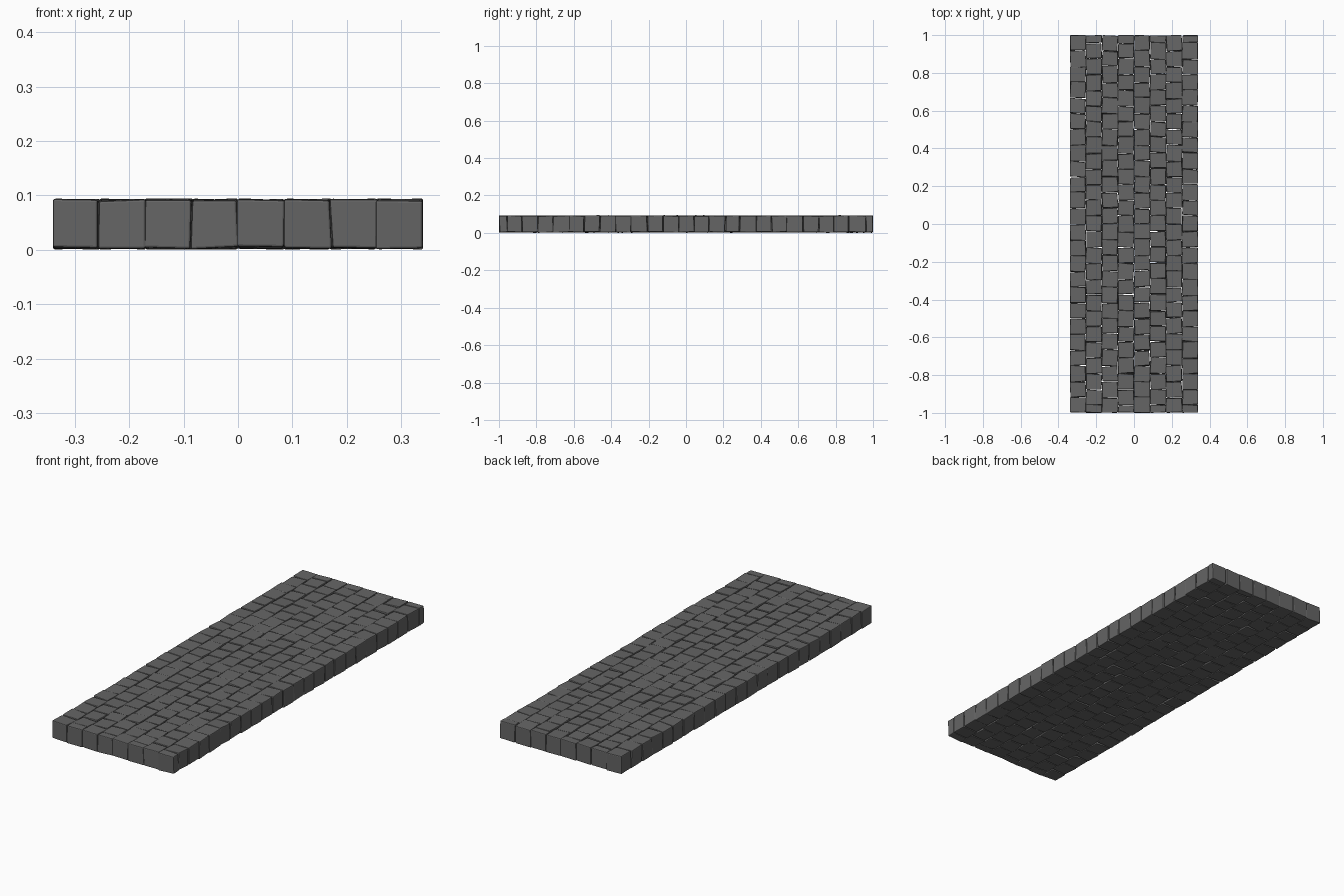
import bpy, bmesh, random
from mathutils import Vector

if "Cube" in bpy.data.objects:
    bpy.data.objects.remove(bpy.data.objects["Cube"])

random.seed(7)
COLS, WIDTH, LENGTH, HEIGHT = 8, 0.68, 2.0, 0.095
PITCH_X = WIDTH / COLS
PITCH_Y = LENGTH / 24


def clamp(v, limit):
    return max(-limit, min(limit, v))


def add_stone(bm, x0, x1, y0, y1):
    """One slightly crooked sett with chamfered edges."""
    cx, cy = (x0 + x1) / 2, (y0 + y1) / 2
    verts = bmesh.ops.create_cube(bm, size=1)["verts"]
    twist = random.uniform(-0.05, 0.05)
    tilt_x, tilt_y = random.uniform(-0.04, 0.04), random.uniform(-0.04, 0.04)
    for v in verts:
        dx = v.co.x * (x1 - x0 - 0.001)
        dy = v.co.y * (y1 - y0 - 0.002)
        z = HEIGHT / 2 + v.co.z * (HEIGHT - 0.007) + tilt_x * dx + tilt_y * dy
        j = [random.uniform(-0.003, 0.003) for _ in range(3)]
        v.co = Vector((
            clamp(cx + dx - twist * dy + j[0], WIDTH / 2),
            clamp(cy + dy + twist * dx + j[1], LENGTH / 2),
            max(0.0, min(HEIGHT, z + j[2] * 0.5))))
    edges = list({e for v in verts for e in v.link_edges})
    bmesh.ops.bevel(bm, geom=edges, offset=0.004, segments=2, profile=0.5,
                    affect='EDGES', clamp_overlap=True)


# Columns of setts, every second column shifted by half a stone
for c in range(COLS):
    bm = bmesh.new()
    x0 = -WIDTH / 2 + c * PITCH_X
    cuts = [-1 + i * PITCH_Y for i in range(25)]
    if c % 2:
        cuts = [-1.0] + [y + PITCH_Y / 2 for y in cuts[:-1]] + [1.0]
    cuts = [cuts[0]] + [y + random.uniform(-0.004, 0.004) for y in cuts[1:-1]] + [cuts[-1]]
    for y0, y1 in zip(cuts, cuts[1:]):
        add_stone(bm, x0, x0 + PITCH_X, y0, y1)
    bmesh.ops.recalc_face_normals(bm, faces=bm.faces)
    mesh = bpy.data.meshes.new(f"paving_column_{c + 1}")
    bm.to_mesh(mesh)
    bm.free()
    obj = bpy.data.objects.new(mesh.name, mesh)
    bpy.context.collection.objects.link(obj)
    # Dark grey stone
    mat = bpy.data.materials.get("stone") or bpy.data.materials.new("stone")
    mat.diffuse_color = (0.13, 0.13, 0.13, 1)
    mat.use_nodes = True
    mat.node_tree.nodes["Principled BSDF"].inputs["Base Color"].default_value = mat.diffuse_color
    mesh.materials.append(mat)
